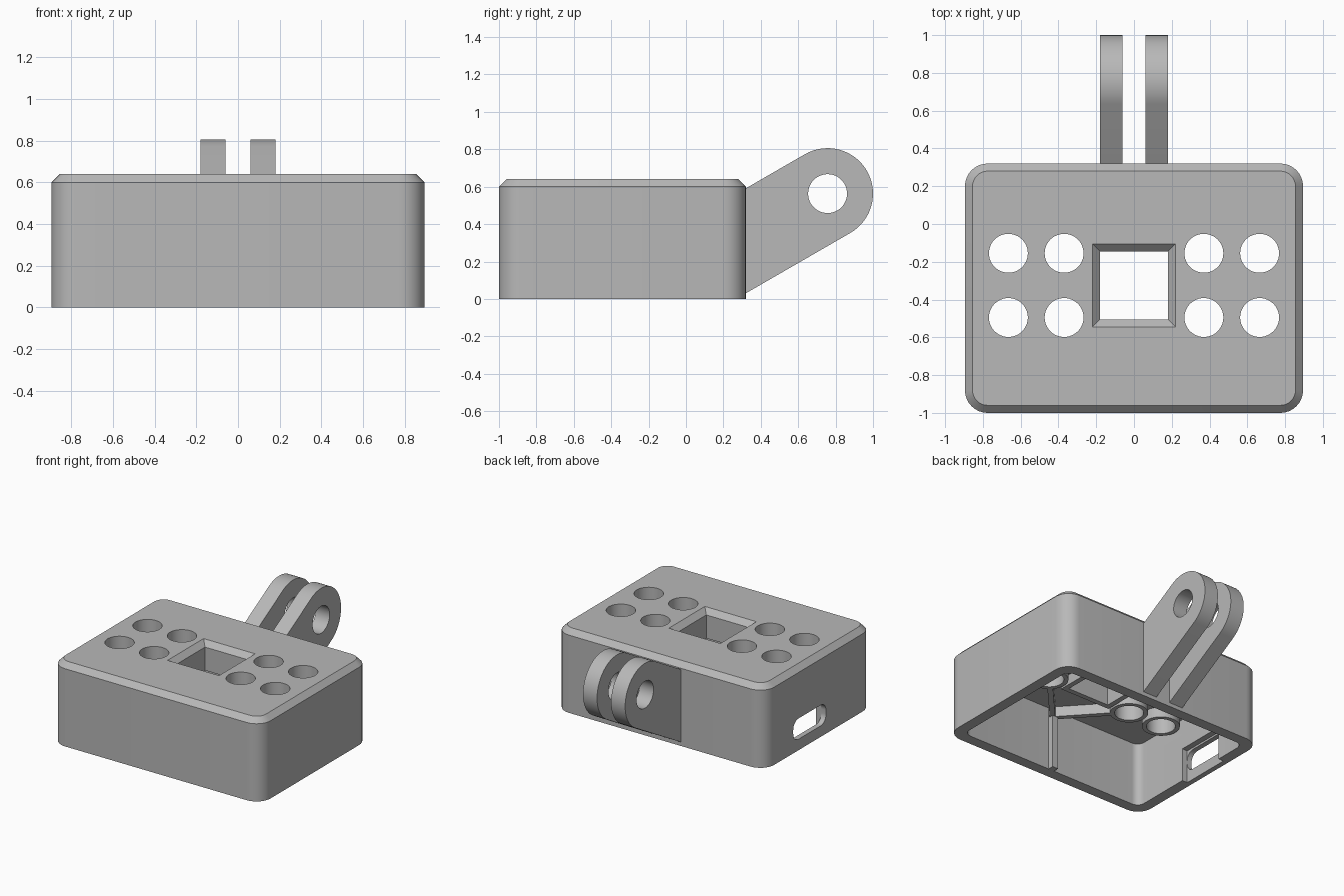
import bpy, bmesh
from math import cos, sin, pi, radians
from mathutils import Vector, Matrix

old = bpy.data.objects.get("Cube")
if old:
    bpy.data.objects.remove(old, do_unlink=True)

GREY = (0.48, 0.48, 0.48, 1)
plastic = bpy.data.materials.new("grey_plastic")
plastic.use_nodes = True
plastic.diffuse_color = GREY
plastic.node_tree.nodes["Principled BSDF"].inputs["Base Color"].default_value = GREY

HALF_X, BACK, FRONT, WALL = 0.895, 0.32, -1.0, 0.085
MID_Y = (BACK + FRONT) / 2
HALF_Y = (BACK - FRONT) / 2
CEILING, BOSS_END = 0.5, 0.42
HOLE_Y = -0.325


def rounded_rect(cx, cy, hx, hy, r, z, steps=8):
    """Ring of points; r = 0 gives a plain rectangle."""
    ring = []
    for k, (sx, sy) in enumerate(((1, 1), (-1, 1), (-1, -1), (1, -1))):
        ox, oy = cx + sx * (hx - r), cy + sy * (hy - r)
        for i in range(steps + 1 if r else 1):
            a = pi / 2 * (k + i / steps)
            ring.append(Vector((ox + r * cos(a), oy + r * sin(a), z)))
    return ring


def circle(cx, cy, r, z, n=48):
    return [Vector((cx + r * cos(2 * pi * i / n), cy + r * sin(2 * pi * i / n), z))
            for i in range(n)]


def loft(name, rings, closed=False, matrix=None):
    """Skin matching rings, capping the ends or closing back on the first."""
    bm = bmesh.new()
    loops = [[bm.verts.new(p) for p in ring] for ring in rings]
    pairs = list(zip(loops, loops[1:]))
    if closed:
        pairs.append((loops[-1], loops[0]))
    else:
        bm.faces.new(loops[0])
        bm.faces.new(loops[-1])
    n = len(loops[0])
    for a, b in pairs:
        for i in range(n):
            j = (i + 1) % n
            bm.faces.new((a[i], a[j], b[j], b[i]))
    if matrix:
        bm.transform(matrix)
    bmesh.ops.recalc_face_normals(bm, faces=bm.faces)
    mesh = bpy.data.meshes.new(name)
    bm.to_mesh(mesh)
    bm.free()
    mesh.materials.append(plastic)
    ob = bpy.data.objects.new(name, mesh)
    bpy.context.collection.objects.link(ob)
    return ob


def cut(target, cutters):
    """Subtract the cutters one after another, then remove them."""
    bpy.context.view_layer.objects.active = target
    for c in cutters:
        c.hide_render = True
        mod = target.modifiers.new("cut", "BOOLEAN")
        mod.operation, mod.solver, mod.object = "DIFFERENCE", "EXACT", c
        bpy.ops.object.modifier_apply(modifier=mod.name)
        bpy.data.objects.remove(c, do_unlink=True)


def box(name, x0, x1, y0, y1, z0, z1):
    args = ((x0 + x1) / 2, (y0 + y1) / 2, (x1 - x0) / 2, (y1 - y0) / 2, 0)
    return loft(name, [rounded_rect(*args, z0), rounded_rect(*args, z1)])


parts = []

# Hollow case, open underneath, with a chamfered top edge
def case_ring(inset, r, z):
    return rounded_rect(0, MID_Y, HALF_X - inset, HALF_Y - inset, r, z)

case = loft("case", [case_ring(WALL, 0.06, CEILING), case_ring(WALL, 0.06, 0),
                     case_ring(0, 0.12, 0), case_ring(0, 0.12, 0.6),
                     case_ring(0.04, 0.08, 0.64)])
parts.append(case)

# Round holes and the flared square window in the top
hole_spots = [(sx * x, y) for sx in (-1, 1) for x in (0.37, 0.665)
              for y in (-0.155, -0.495)]
cutters = [loft("hole_cutter", [circle(x, y, 0.103, 0.4), circle(x, y, 0.103, 0.7)])
           for x, y in hole_spots]
cutters.append(loft("window_cutter", [
    rounded_rect(0, HOLE_Y, h, h, 0, z)
    for h, z in ((0.18, 0.4), (0.18, 0.6), (0.24, 0.66))]))

# Rounded port in the right wall, with a shallow groove inside it
to_x = Matrix(((0, 0, 1, 0), (1, 0, 0, 0), (0, 1, 0, 0), (0, 0, 0, 1)))
cutters.append(loft("port_cutter", [
    rounded_rect(-0.23, 0.165, 0.2, 0.08, 0.065, x) for x in (-1, -0.7)], matrix=to_x))
cutters.append(box("groove_cutter", -0.855, -0.7, -0.43, -0.03, -0.1, 0.26))
cut(case, cutters)

# Collars under the ceiling round every hole and the window
for x, y in hole_spots:
    parts.append(loft("hole_collar", [
        circle(x, y, r, z) for r, z in ((0.103, BOSS_END), (0.135, BOSS_END),
                                        (0.135, 0.52), (0.103, 0.52))], closed=True))
parts.append(loft("window_collar", [
    rounded_rect(0, HOLE_Y, h, h, 0, z) for h, z in ((0.18, BOSS_END), (0.22, BOSS_END),
                                                     (0.22, 0.52), (0.18, 0.52))],
    closed=True))

# Post on the front wall and two ribs fanning out to the inner collars
parts.append(box("front_post", -0.025, 0.025, -0.95, -0.87, 0, 0.52))
for s in (-1, 1):
    start, end = Vector((0, -0.9, 0)), Vector((s * 0.37, -0.495, 0))
    run = (end - start).normalized()
    end -= run * 0.12
    side = Vector((-run.y, run.x, 0)) * 0.02
    foot = [start - side, end - side, end + side, start + side]
    parts.append(loft("ceiling_rib", [
        [p + Vector((0, 0, z)) for p in foot] for z in (BOSS_END, 0.52)]))

# Pair of slanted mounting prongs with a pin hole
PIN_Y, PIN_Z, PRONG_R, SLANT = 0.757, 0.563, 0.243, radians(30)
outline = []
for i in range(33):
    a = pi / 2 + SLANT - pi * i / 32
    outline.append((PIN_Y + PRONG_R * cos(a), PIN_Z + PRONG_R * sin(a)))
for y, z in (outline[-1], outline[0]):
    root = BACK - 0.02
    outline.append((root, z - (y - root) * sin(SLANT) / cos(SLANT)))
for name, x0, x1 in (("right_prong", -0.18, -0.06), ("left_prong", 0.06, 0.18)):
    prong = loft(name, [[Vector((y, z, x)) for y, z in outline] for x in (x0, x1)],
                 matrix=to_x)
    cut(prong, [loft("pin_cutter", [circle(PIN_Y, PIN_Z, 0.104, x)
                                    for x in (x0 - 0.1, x1 + 0.1)], matrix=to_x)])
    parts.append(prong)

# Smooth the rounded faces and keep the edges crisp
bpy.ops.object.select_all(action="DESELECT")
for ob in parts:
    ob.select_set(True)
bpy.context.view_layer.objects.active = case
bpy.ops.object.shade_smooth_by_angle(angle=radians(30))
